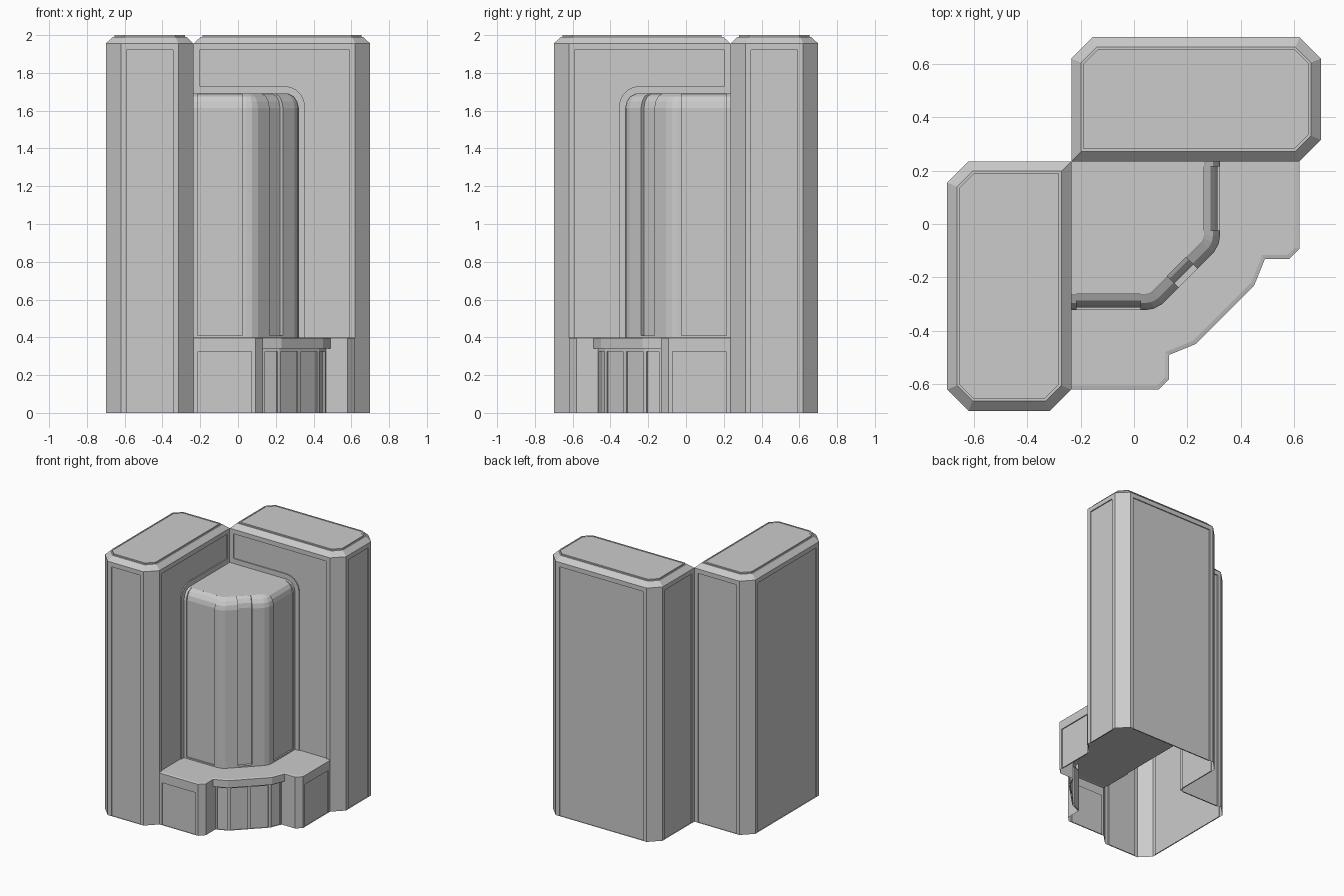
import bpy, bmesh, math
from mathutils import Vector as V

if "Cube" in bpy.data.objects:
    bpy.data.objects.remove(bpy.data.objects["Cube"])

# The whole model is symmetric about the vertical plane y = -x
def flip(p):
    return (-p[1], -p[0]) + tuple(p[2:])

def make(name, faces, mirrored=False):
    if mirrored:
        faces = [[flip(p) for p in reversed(f)] for f in faces]
    bm = bmesh.new()
    for f in faces:
        bm.faces.new([bm.verts.new(p) for p in f])
    bmesh.ops.remove_doubles(bm, verts=bm.verts, dist=1e-4)
    bmesh.ops.dissolve_degenerate(bm, edges=bm.edges, dist=1e-5)
    me = bpy.data.meshes.new(name)
    bm.to_mesh(me)
    bm.free()
    ob = bpy.data.objects.new(name, me)
    bpy.context.collection.objects.link(ob)
    return ob

def miters(pts, closed):
    """Outward offset vector at each point of a counter-clockwise path."""
    n, out = len(pts), []
    def normal(i):
        d = V(pts[(i + 1) % n]) - V(pts[i % n])
        return V((d.y, -d.x)).normalized()
    for i in range(n):
        a = normal(i - 1) if closed or i > 0 else normal(0)
        b = normal(i) if closed or i < n - 1 else a
        out.append((a + b) / (1 + a.dot(b)))
    return out

def ring(pts, ns, inset, z):
    return [(p[0] - m.x * inset, p[1] - m.y * inset, z) for p, m in zip(pts, ns)]

def strip(a, b, closed=False):
    n = len(a)
    return [[a[i], a[(i + 1) % n], b[(i + 1) % n], b[i]] for i in range(n if closed else n - 1)]

def recess(poly, normal, depth):
    """Sunken panel: reveal strip plus back face."""
    back = [tuple(V(p) - normal * depth) for p in poly]
    return strip(poly, back, True) + [back]

def wall(p, q, z0, z1, side=None, top=0.035, bottom=0.0, depth=0.008):
    """Vertical wall, with a sunken panel when a side margin is given."""
    rect = lambda a, b, c, d: [(*a, c), (*b, c), (*b, d), (*a, d)]
    if side is None:
        return [rect(p, q, z0, z1)]
    d = (V(q) - V(p)).normalized()
    outer = rect(p, q, z0, z1)
    inner = rect(tuple(V(p) + d * side), tuple(V(q) - d * side), z0 + bottom, z1 - top)
    frame = strip(outer, inner, True)
    if bottom == 0:
        frame = frame[1:]
    return frame + recess(inner, V((d.y, -d.x, 0)), depth)

C = 0.235   # inner corner where the two tall blocks meet
ROOF = 0.40

# Tall chamfered block
def tall_block():
    o = [(-.70, .155), (-.70, -.62), (-.62, -.70), (-.315, -.70), (-C, -.62), (-C, C), (-.62, C)]
    f = []
    for i in range(7):
        if i != 4:
            f += wall(o[i], o[(i + 1) % 7], 0, 1.955, 0.03 if i in (0, 2, 5) else None)
    # inner wall with arched panel around the tower
    w = lambda u, z: (-C, u, z)
    r = 0.11
    arch = [w(-.355 + r - r * math.cos(t), 1.73 - r + r * math.sin(t))
            for t in [k * math.pi / 10 for k in range(6)]]
    panel = [w(-.59, ROOF), w(-.355, ROOF)] + arch + [w(.205, 1.73), w(.205, 1.92), w(-.59, 1.92)]
    f += recess(panel, V((1, 0, 0)), 0.008)
    for u0, u1, z0, z1 in ((-.62, -.59, ROOF, 1.92), (-.62, C, 1.92, 1.955), (.205, C, 1.73, 1.92)):
        f.append([w(u0, z0), w(u1, z0), w(u1, z1), w(u0, z1)])
    f.append([w(-.355, ROOF), w(C, ROOF), w(C, 1.73), w(.205, 1.73)] + arch[::-1])
    # bevelled parapet and raised roof cap
    ns = miters(o, True)
    rs = [ring(o, ns, k, z) for k, z in
          ((0, 1.955), (.037, 1.99), (.046, 1.99), (.046, 2.0), (.056, 2.0), (.056, 1.997))]
    for a, b in zip(rs, rs[1:]):
        f += strip(a, b, True)
    return f + [rs[-1]]

make("left_block", tall_block())
make("back_block", tall_block(), True)

# Central tower: rounded corner shaft with sunken strips
half = [(-C, -.322, 0), (-.215, -.322, 1), (.025, -.322, 1), (.045, -.322, 0),
        (.075, -.317, 0), (.105, -.300, 0), (.165, -.240, 0), (.167, -.238, 2)]
path = half + [flip(p[:2]) + (p[2],) for p in reversed(half)]
xy = [p[:2] for p in path]
pts, ns, deep = [], [], []
inside = False
for (x, y, kind), m in zip(path, miters(xy, False)):
    d = (0, 0.010, 0.022)[kind]
    for k in ([d, 0] if inside else [0, d]) if kind else [0]:
        pts.append((x, y))
        ns.append(m)
        deep.append(k)
    if kind:
        inside = not inside
rings = []
for inset, z, k in ((0, ROOF, 0), (0, .41, 0), (0, .41, 1), (0, 1.615, 1), (.008, 1.648, 1),
                    (.026, 1.675, 1), (.055, 1.689, 1), (.06, 1.692, 0)):
    rings.append([(p[0] - m.x * (inset + g * k), p[1] - m.y * (inset + g * k), z)
                  for p, m, g in zip(pts, ns, deep)])
faces = []
for a, b in zip(rings, rings[1:]):
    faces += strip(a, b)
top = []
for p in rings[-1]:
    if not top or (V(p) - V(top[-1])).length > 1e-4:
        top.append(p)
make("tower", faces + [top + [(-C, C, 1.692)]])

# Low base wings flanking the entrance
wing = [(-C, -.62), (.093, -.62), (.132, -.58), (.132, -.465)]
def base_wing():
    zt = ROOF - 0.004
    return (wall(wing[0], wing[1], 0, zt, 0.022, 0.07) +
            wall(wing[1], wing[2], 0, zt) + wall(wing[2], wing[3], 0, zt))
make("left_base_wing", base_wing())
make("right_base_wing", base_wing(), True)

# Base roof with a fine edge bevel
edge = wing[:3] + [(.132, -.49), (.23, -.45)]
edge += [flip(p) for p in reversed(edge)]
ns = miters(edge, False)
lo, hi = ring(edge, ns, 0, ROOF - 0.004), ring(edge, ns, 0.015, ROOF)
make("base_roof", strip(lo, hi) + [hi + [(-C, C, ROOF)]])

# Canopy fascia and soffit over the entrance
lip = edge[3:7]
door = [(.132, -.465), (.22, -.428), (.428, -.22), (.465, -.132)]
low = [(*p, .34) for p in lip]
make("canopy", strip(low, [(*p, ROOF - .004) for p in lip]) +
     strip([(*p, .34) for p in door], low))

# Recessed entrance wall with paired door panels
mid = (.324, -.324)
faces = []
for p, q in ((door[0], door[1]), (door[1], mid), (mid, door[2]), (door[2], door[3])):
    faces += wall(p, q, 0, .34, 0.012, 0.015, depth=0.01)
make("entrance", faces)
